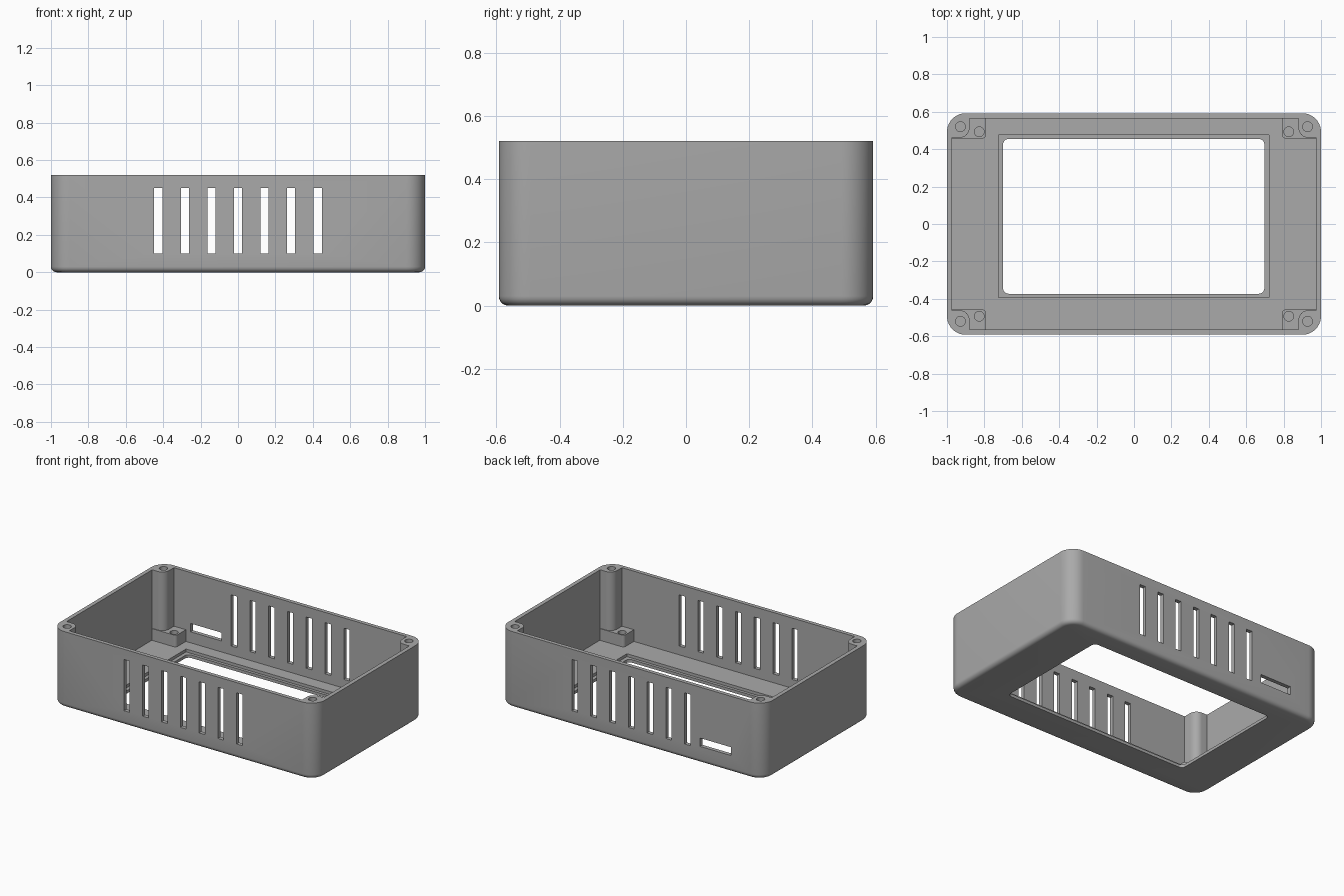
import bpy, bmesh, math
from mathutils import Vector

cube = bpy.data.objects.get("Cube")
if cube:
    bpy.data.objects.remove(cube, do_unlink=True)

grey = bpy.data.materials.new("mid_grey_plastic")
grey.use_nodes = True
colour = (0.4, 0.4, 0.4, 1)
grey.diffuse_color = colour
grey.node_tree.nodes["Principled BSDF"].inputs["Base Color"].default_value = colour


def prism(name, x, y, z, radius=0, bottom_round=0):
    """Box between the given ranges, with rounded upright edges."""
    bm = bmesh.new()
    bmesh.ops.create_cube(bm, size=1)
    for v in bm.verts:
        v.co = Vector([lo + (hi - lo) * (c + 0.5) for c, (lo, hi) in zip(v.co, (x, y, z))])
    if radius:
        upright = [e for e in bm.edges if abs(e.verts[0].co.z - e.verts[1].co.z) > 1e-5]
        bmesh.ops.bevel(bm, geom=upright, offset=radius, segments=10, profile=0.5, affect='EDGES')
    if bottom_round:
        rim = [e for e in bm.edges if all(abs(v.co.z - z[0]) < 1e-5 for v in e.verts)]
        bmesh.ops.bevel(bm, geom=rim, offset=bottom_round, segments=5, profile=0.5, affect='EDGES')
    mesh = bpy.data.meshes.new(name)
    bm.to_mesh(mesh)
    bm.free()
    mesh.materials.append(grey)
    ob = bpy.data.objects.new(name, mesh)
    bpy.context.collection.objects.link(ob)
    return ob


def hole(name, x, y, z, r):
    return prism(name, (x - r, x + r), (y - r, y + r), z, r * 0.99)


def subtract(target, cutters):
    bpy.context.view_layer.objects.active = target
    for cutter in cutters:
        cutter.hide_render = True
        mod = target.modifiers.new("cut", 'BOOLEAN')
        mod.operation, mod.solver, mod.object = 'DIFFERENCE', 'EXACT', cutter
        bpy.ops.object.modifier_apply(modifier=mod.name)
        bpy.data.objects.remove(cutter, do_unlink=True)


def span(a, b, sign):
    return tuple(sorted((a * sign, b * sign)))


W, D, H, FLOOR = 1.0, 0.592, 0.52, 0.04
shell = prism("enclosure_shell", (-W, W), (-D, D), (0, H), 0.1, 0.03)
cavity = prism("cavity", (-0.972, 0.972), (-0.565, 0.565), (FLOOR, 0.7), 0.01)

# Corner screw posts and low mounting blocks are left standing in the cavity
posts, holes = [], []
for sx in (-1, 1):
    for sy in (-1, 1):
        posts.append(prism("post", span(0.88, 1.1, sx), span(0.462, 0.7, sy), (-0.1, 0.8), 0.05))
        posts.append(prism("block", span(0.79, 1.1, sx), span(0.458, 0.7, sy), (-0.1, 0.12), 0.02))
        holes.append(hole("post_hole", sx * 0.928, sy * 0.52, (0.2, 0.7), 0.026))
        holes.append(hole("block_hole", sx * 0.828, sy * 0.493, (0.05, 0.2), 0.026))
subtract(cavity, posts)

# Screen window with its stepped seat
window = [prism("seat", (-0.725, 0.722), (-0.393, 0.475), (0.02, 0.1)),
          prism("window", (-0.7, 0.697), (-0.373, 0.455), (-0.1, 0.1), 0.03)]

# Vents through front and back, and a port slot in the back wall
vents = [prism("vent", (i * 0.142 - 0.022, i * 0.142 + 0.022), (-1, 1), (0.1, 0.45))
         for i in range(-3, 4)]
port = prism("port", (-0.755, -0.52), (0.5, 0.7), (0.115, 0.172))

subtract(shell, [cavity] + holes + window + vents + [port])

bpy.ops.object.select_all(action='DESELECT')
shell.select_set(True)
bpy.context.view_layer.objects.active = shell
bpy.ops.object.shade_smooth_by_angle(angle=math.radians(30))
